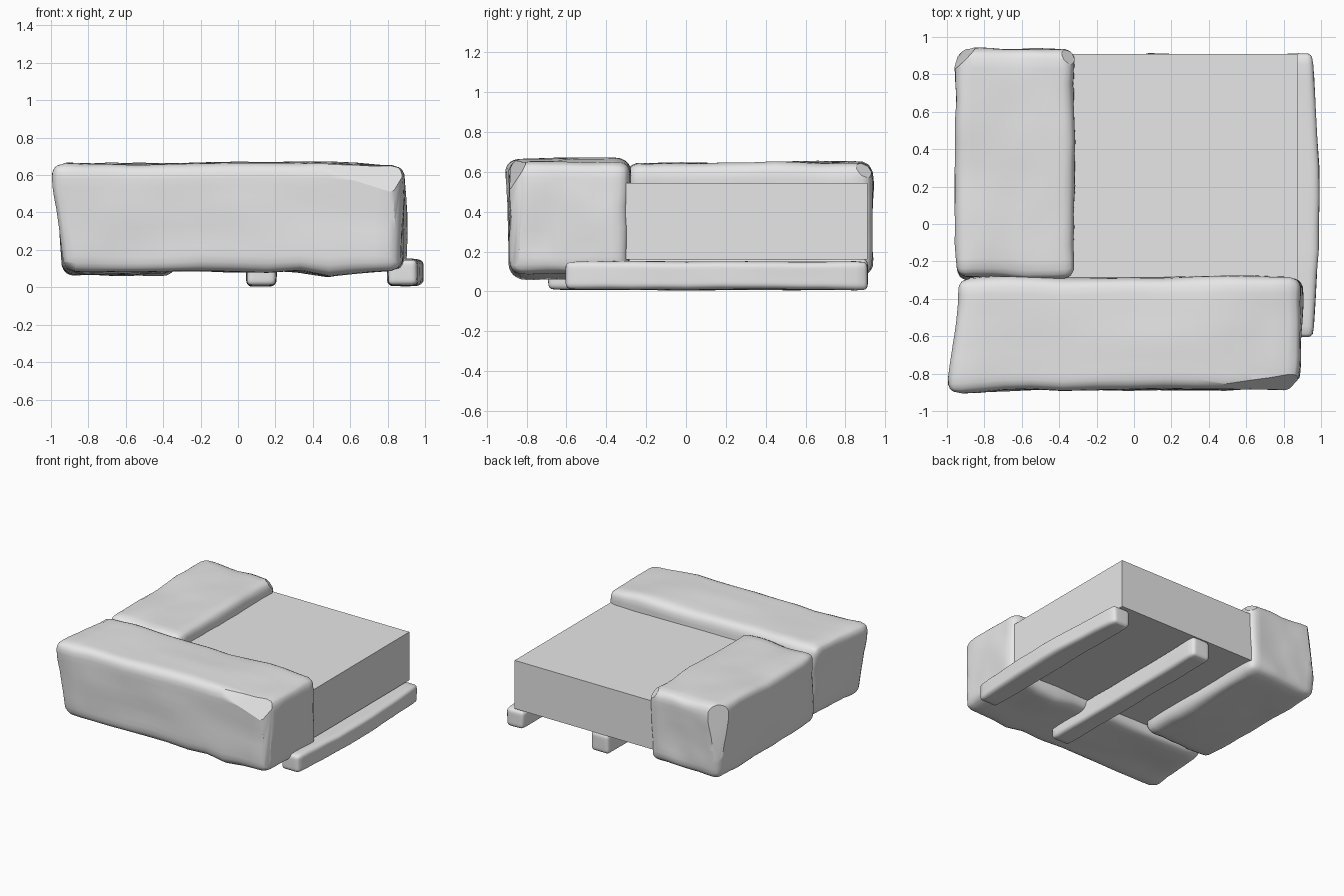
import bpy, bmesh, math
from mathutils import Vector, noise

cube = bpy.data.objects.get("Cube")
if cube:
    bpy.data.objects.remove(cube, do_unlink=True)

grey = bpy.data.materials.new("plain grey")
grey.use_nodes = True
colour = (0.8, 0.8, 0.8, 1)
grey.diffuse_color = colour
grey.node_tree.nodes["Principled BSDF"].inputs["Base Color"].default_value = colour


def finish(name, bm, smooth):
    bmesh.ops.recalc_face_normals(bm, faces=bm.faces)
    mesh = bpy.data.meshes.new(name)
    bm.to_mesh(mesh)
    bm.free()
    mesh.materials.append(grey)
    ob = bpy.data.objects.new(name, mesh)
    bpy.context.collection.objects.link(ob)
    if smooth:
        bpy.ops.object.select_all(action='DESELECT')
        ob.select_set(True)
        bpy.context.view_layer.objects.active = ob
        bpy.ops.object.shade_smooth_by_angle(angle=math.radians(32))


def box(name, lo, hi):
    bm = bmesh.new()
    bmesh.ops.create_cube(bm, size=1)
    lo, hi = Vector(lo), Vector(hi)
    for v in bm.verts:
        v.co = (lo + hi) / 2 + v.co * (hi - lo)
    finish(name, bm, False)


def hewn(name, lo, hi, radius, rough, seed, warp, chips=()):
    """Rounded block with a worn surface, a gentle warp and chipped corners."""
    bm = bmesh.new()
    bmesh.ops.create_cube(bm, size=2)
    bmesh.ops.subdivide_edges(bm, edges=bm.edges[:], cuts=15, use_grid_fill=True)
    lo, hi = Vector(lo), Vector(hi)
    mid, half = (lo + hi) / 2, (hi - lo) / 2
    for v in bm.verts:
        # crowd the grid towards the edges, then round them
        p = Vector([m + h * math.sin(c * math.pi / 2) for m, h, c in zip(mid, half, v.co)])
        core = Vector([min(max(c, a + radius), b - radius) for c, a, b in zip(p, lo, hi)])
        p = core + (p - core).normalized() * radius
        shift = Vector((seed, seed * 2, 0))
        bump = noise.noise_vector(p * 3 + shift) + noise.noise_vector(p * 8 + shift) * 0.5
        unit = Vector([(c - m) / h for c, m, h in zip(p, mid, half)])
        v.co = p + bump * rough + Vector(warp(*unit))
    for co, normal in chips:
        bmesh.ops.bisect_plane(bm, geom=bm.verts[:] + bm.edges[:] + bm.faces[:],
                               plane_co=co, plane_no=normal, clear_outer=True)
        rim = [e for e in bm.edges if e.is_boundary]
        if rim:
            bmesh.ops.holes_fill(bm, edges=rim, sides=0)
    finish(name, bm, True)


# Warps take the position inside the block, from -1 to 1 on each axis
def front_warp(u, v, w):
    left, right = max(-u, 0) ** 3, max(u, 0) ** 3
    sag = math.exp(-((u - 0.57) / 0.12) ** 2) * max(-w, 0) ** 3
    return (-left * 0.03 * (w - v - 0.4) - right * 0.015 * (1 - v),
            -left * 0.03 * max(-v, 0) * (1 + w) / 2,
            -0.03 * sag - 0.012 * right * max(w, 0))


def side_warp(u, v, w):
    peak = max(-u, 0) * max(v, 0) * max(w, 0)
    return (0.01 * w * u, 0.0, 0.025 * peak - 0.012 * max(-w, 0) * math.cos(v * 2))


# Flat slab
box("slab", (-0.85, -0.8, 0.16), (0.875, 0.91, 0.545))

# Two rough blocks along the front and one side
hewn("front_block", (-0.955, -0.885, 0.085), (0.905, -0.285, 0.665), 0.07, 0.014, 3.3,
     front_warp,
     [((0.6, -0.87, 0.60), (0.14, -0.86, 0.5)),
      ((-0.9, -0.86, 0.12), (-0.5, -0.5, -0.7)),
      ((0.86, -0.85, 0.4), (0.75, -0.66, 0.0))])
hewn("side_block", (-0.95, -0.29, 0.075), (-0.325, 0.935, 0.645), 0.065, 0.013, 7.1,
     side_warp,
     [((-0.93, 0.9, 0.3), (-0.7, 0.7, 0.1)),
      ((-0.35, 0.9, 0.6), (0.6, 0.5, 0.6))])

# Two narrow runners underneath
hewn("outer_runner", (0.8, -0.605, 0.008), (0.955, 0.91, 0.15), 0.03, 0.006, 1.7,
     lambda u, v, w: (0.035 * (1 - v * v) * max(u, 0), 0, 0))
hewn("middle_runner", (0.045, -0.69, 0.008), (0.205, 0.91, 0.165), 0.03, 0.005, 5.2,
     lambda u, v, w: (0, 0, 0))
